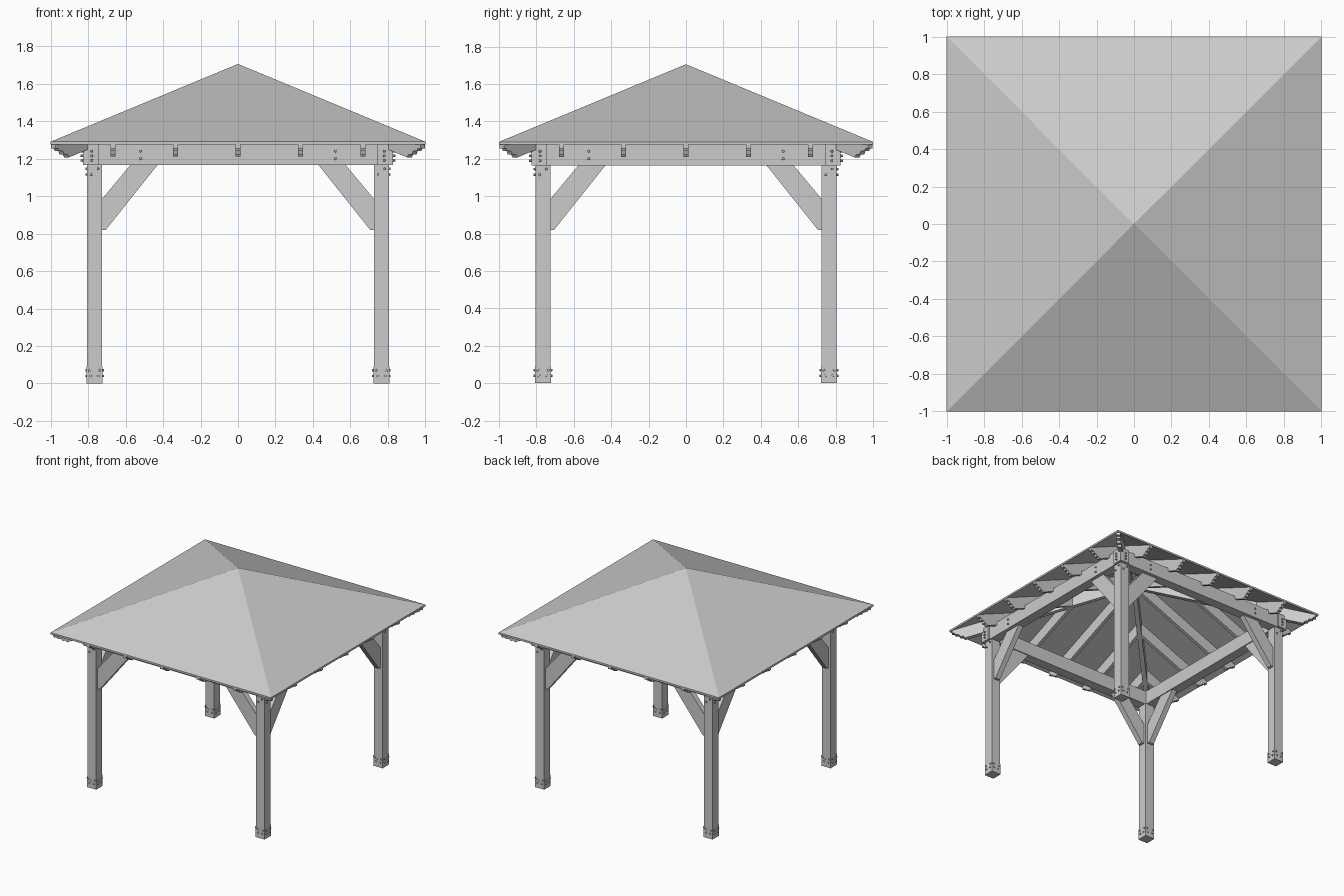
import bpy, bmesh
from math import pi, sqrt, radians
from mathutils import Matrix, Vector

if "Cube" in bpy.data.objects:
    bpy.data.objects.remove(bpy.data.objects["Cube"])

# One plain grey for the whole structure
grey = bpy.data.materials.new("light_grey")
grey.use_nodes = True
colour = (0.6, 0.6, 0.6, 1)
grey.diffuse_color = colour
grey.node_tree.nodes["Principled BSDF"].inputs["Base Color"].default_value = colour

EAVE, APEX, SKIN = 1.29, 1.705, 0.015
SLOPE = APEX - EAVE
POST, HALF = 0.765, 0.04          # post centre and half width
BEAM_LOW, BEAM_TOP, BEAM_OUT = 1.165, 1.278, 0.815
UPRIGHT = Matrix.Rotation(pi / 2, 4, 'X')


def finish(bm, name):
    bmesh.ops.recalc_face_normals(bm, faces=bm.faces)
    mesh = bpy.data.meshes.new(name)
    bm.to_mesh(mesh)
    bm.free()
    mesh.materials.append(grey)
    obj = bpy.data.objects.new(name, mesh)
    bpy.context.collection.objects.link(obj)
    return obj


def prism(bm, points, depth, matrix):
    """Extrude a flat outline evenly to both sides of its plane."""
    low = [bm.verts.new(matrix @ Vector((x, y, -depth / 2))) for x, y in points]
    high = [bm.verts.new(matrix @ Vector((x, y, depth / 2))) for x, y in points]
    bm.faces.new(low)
    bm.faces.new(high)
    for i in range(len(points)):
        j = (i + 1) % len(points)
        bm.faces.new((low[i], low[j], high[j], high[i]))


def box(bm, a, b, matrix):
    outline = [(a[0], a[1]), (b[0], a[1]), (b[0], b[1]), (a[0], b[1])]
    shift = Matrix.Translation((0, 0, (a[2] + b[2]) / 2))
    prism(bm, outline, b[2] - a[2], matrix @ shift)


def bolt(bm, place, direction, matrix):
    turn = Vector(direction).to_track_quat('Z', 'Y').to_matrix().to_4x4()
    bmesh.ops.create_cone(bm, cap_ends=True, segments=8, radius1=0.008, radius2=0.006,
                          depth=0.02, matrix=matrix @ Matrix.Translation(place) @ turn)


def rafter_outline(start, tip, stretch=1, drop=0):
    """Sloping rafter side with a stepped decorative tail."""
    def top(d):
        return EAVE - SKIN - drop + SLOPE * (1 - d)
    shape = [(start, top(start)), (tip, top(tip)), (tip, 1.255), (0.972, 1.255),
             (0.966, 1.24), (0.947, 1.24), (0.94, 1.222), (0.922, 1.222),
             (0.915, top(0.915) - 0.1), (start, top(start) - 0.1)]
    return [(d * stretch, z) for d, z in shape]


# Roof: thin square pyramid shell
bm = bmesh.new()
rings = []
for drop in (0, SKIN):
    peak = bm.verts.new((0, 0, APEX - drop))
    ring = [bm.verts.new((x, y, EAVE - drop)) for x, y in ((-1, -1), (1, -1), (1, 1), (-1, 1))]
    rings.append(ring)
    for i in range(4):
        bm.faces.new((ring[i], ring[(i + 1) % 4], peak))
for i in range(4):
    j = (i + 1) % 4
    bm.faces.new((rings[0][i], rings[0][j], rings[1][j], rings[1][i]))
finish(bm, "roof")

for side, label in enumerate(("front", "left", "back", "right")):
    turn = Matrix.Rotation(side * pi / 2, 4, 'Z')

    # Beam, mitred at both corners
    bm = bmesh.new()
    o, n = BEAM_OUT, BEAM_OUT - 2 * HALF
    prism(bm, [(-o, -o), (o, -o), (n, -n), (-n, -n)], BEAM_TOP - BEAM_LOW,
          turn @ Matrix.Translation((0, 0, (BEAM_LOW + BEAM_TOP) / 2)))
    finish(bm, label + "_beam")

    # Corner plates and bolts on the beam
    plates, bolts = bmesh.new(), bmesh.new()
    for s in (-1, 1):
        x0, x1 = sorted((s * (o - 0.07), s * (o + 0.012)))
        box(plates, (x0, -o - 0.012, BEAM_LOW), (x1, -o, BEAM_TOP), turn)
        for z in (1.19, 1.215, 1.24):
            bolt(bolts, (s * 0.78, -o - 0.015, z), (0, -1, 0), turn)
        for z in (1.2, 1.24):
            bolt(bolts, (s * 0.52, -o, z), (0, -1, 0), turn)
    finish(plates, label + "_corner_plates")
    finish(bolts, label + "_beam_bolts")

    # Knee braces
    bm = bmesh.new()
    for s in (-1, 1):
        inner = POST - HALF
        outline = [(inner, 0.82), (0.705, 0.82), (0.43, BEAM_LOW), (0.575, BEAM_LOW), (inner, 0.985)]
        prism(bm, [(s * x, z) for x, z in outline], 0.045,
              turn @ Matrix.Translation((0, -POST, 0)) @ UPRIGHT)
        bolt(bm, (s * 0.712, -POST, 0.835), (-s, 0, -1), turn)
    finish(bm, label + "_braces")

    # Common and jack rafters
    bm = bmesh.new()
    for step in range(-2, 3):
        x = step / 3
        place = Matrix.Translation((x, 0, 0)) @ Matrix.Rotation(-pi / 2, 4, 'Z') @ UPRIGHT
        prism(bm, rafter_outline(abs(x), 0.995), 0.027, turn @ place)
    finish(bm, label + "_rafters")

    # Hip rafter along the diagonal
    bm = bmesh.new()
    prism(bm, rafter_outline(0, 0.985, sqrt(2), 0.004), 0.035,
          turn @ Matrix.Rotation(radians(-135), 4, 'Z') @ UPRIGHT)
    finish(bm, label + "_hip_rafter")

    # Corner post
    corner = turn @ Matrix.Translation((-POST, -POST, 0))
    bm = bmesh.new()
    box(bm, (-HALF, -HALF, 0), (HALF, HALF, BEAM_LOW), corner)
    finish(bm, label + "_post")

    # Notched base plates and bolts on each post face
    plates, bolts = bmesh.new(), bmesh.new()
    w = HALF + 0.002
    notched = [(-w, 0), (w, 0), (w, 0.09), (0, 0.055), (-w, 0.09)]
    for k in range(4):
        face = corner @ Matrix.Rotation(k * pi / 2, 4, 'Z')
        prism(plates, notched, 0.005, face @ Matrix.Translation((0, -HALF, 0)) @ UPRIGHT)
        for x, z in ((-0.02, 0.04), (0.02, 0.04), (-0.028, 0.07), (0.028, 0.07)):
            bolt(bolts, (x, -HALF, z), (0, -1, 0), face)
        if k in (0, 3):
            for x, z in ((-0.018, 1.115), (0.018, 1.145)):
                bolt(bolts, (x, -HALF, z), (0, -1, 0), face)
    finish(plates, label + "_base_plates")
    finish(bolts, label + "_post_bolts")
